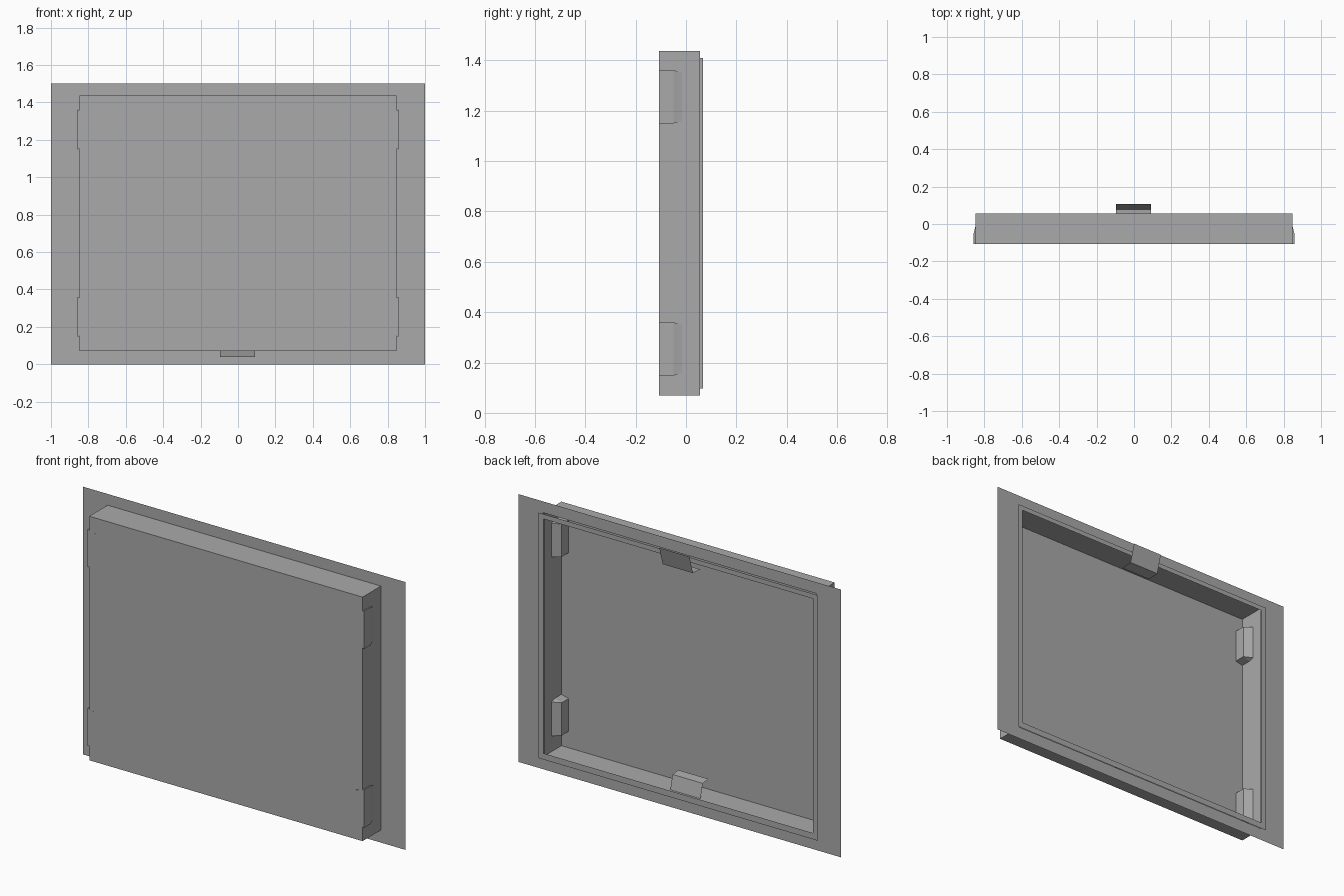
import bpy
import bmesh

cube = bpy.data.objects.get("Cube")
if cube:
    bpy.data.objects.remove(cube, do_unlink=True)

GREY = (0.4, 0.4, 0.4, 1.0)
grey = bpy.data.materials.new("plain grey")
grey.use_nodes = True
grey.diffuse_color = GREY
grey.node_tree.nodes["Principled BSDF"].inputs["Base Color"].default_value = GREY

FRONT, BACK, RIM = -0.107, 0.055, 0.068      # depth planes
BOX = (0.847, 0.07, 1.437)                   # half width, bottom, top
FLANGE = (1.0, 0.0, 1.5)
RIM_OUT = (0.866, 0.062, 1.437)
RIM_IN = (0.835, 0.097, 1.41)


def finish(name, bm, flip=False):
    bmesh.ops.recalc_face_normals(bm, faces=bm.faces)
    if flip:
        bmesh.ops.reverse_faces(bm, faces=bm.faces)
    mesh = bpy.data.meshes.new(name)
    bm.to_mesh(mesh)
    bm.free()
    mesh.materials.append(grey)
    obj = bpy.data.objects.new(name, mesh)
    bpy.context.collection.objects.link(obj)
    return obj


def rectangle(bm, size, y):
    w, low, high = size
    return [bm.verts.new((x, y, z))
            for x, z in ((-w, low), (w, low), (w, high), (-w, high))]


def bridge(bm, a, b, sides=range(4)):
    for i in sides:
        j = (i + 1) % 4
        bm.faces.new((a[i], a[j], b[j], b[i]))


# Open-backed tray with a flat front panel
bm = bmesh.new()
front = rectangle(bm, BOX, FRONT)
bm.faces.new(front)
bridge(bm, front, rectangle(bm, BOX, BACK))
finish("tray", bm)

# Thin mounting flange around the opening
bm = bmesh.new()
bridge(bm, rectangle(bm, FLANGE, BACK), rectangle(bm, BOX, BACK))
finish("flange", bm)

# Raised rim on the back, with return walls on the two sides only
bm = bmesh.new()
inner = rectangle(bm, RIM_IN, RIM)
bridge(bm, rectangle(bm, RIM_OUT, RIM), inner)
bridge(bm, inner, rectangle(bm, RIM_IN, BACK), sides=(1, 3))
finish("back_rim", bm)


# Bent sheet latches at the top and bottom centre
def latch(name, profile):
    bm = bmesh.new()
    rows = [[bm.verts.new((x, y, z)) for x in (-0.097, 0.09)] for y, z in profile]
    for a, b in zip(rows, rows[1:]):
        bm.faces.new((a[0], a[1], b[1], b[0]))
    finish(name, bm)


latch("top_latch", [(0.01, 1.355), (0.078, 1.36), (0.108, 1.463)])
latch("bottom_latch", [(-0.06, 0.154), (-0.01, 0.148), (0.018, 0.04)])


# Side clips: wedge-shaped blocks that pass through the side walls
def clip(name, side, middle):
    profile = [(0.857, -0.1075, 0.106), (0.857, -0.05, 0.106), (0.849, -0.016, 0.095),
               (0.802, -0.045, 0.092), (0.802, -0.1075, 0.092)]
    bm = bmesh.new()
    rings = [[bm.verts.new((side * x, y, middle + end * half)) for x, y, half in profile]
             for end in (-1, 1)]
    for i in range(len(profile)):
        j = (i + 1) % len(profile)
        bm.faces.new((rings[0][i], rings[0][j], rings[1][j], rings[1][i]))
    for ring in rings:
        bmesh.ops.triangulate(bm, faces=[bm.faces.new(ring)])
    finish(name, bm)


for side, side_name in ((1, "left"), (-1, "right")):
    for middle, level in ((0.254, "lower"), (1.255, "upper")):
        clip(f"{level}_{side_name}_clip", side, middle)
